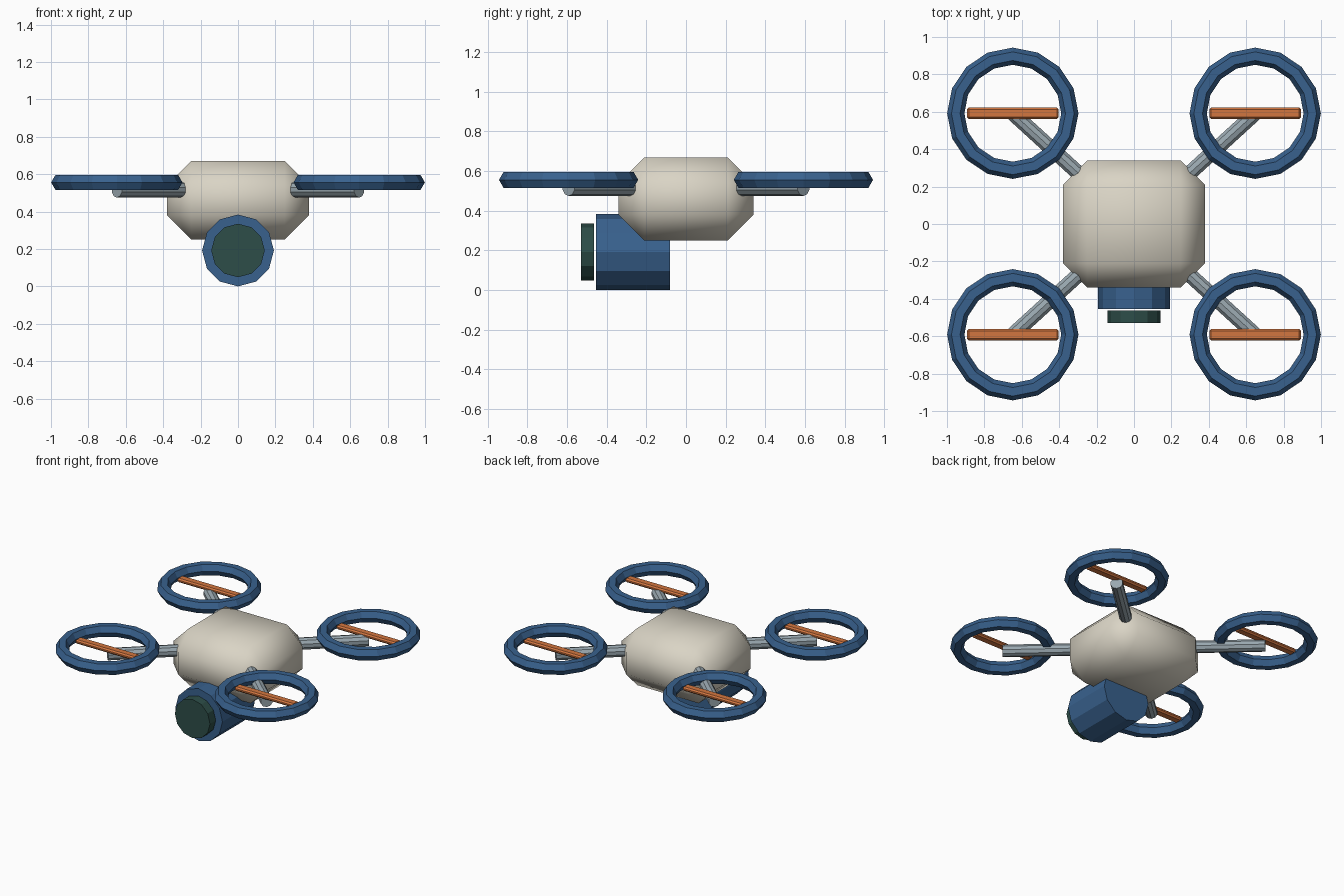
import bpy
import math
from mathutils import Vector

if "Cube" in bpy.data.objects:
    bpy.data.objects.remove(bpy.data.objects["Cube"], do_unlink=True)


def material(name, r, g, b):
    m = bpy.data.materials.new(name)
    m.use_nodes = True
    m.diffuse_color = (r, g, b, 1)
    m.node_tree.nodes["Principled BSDF"].inputs["Base Color"].default_value = (r, g, b, 1)
    return m


cream = material("warm_cream", 0.70, 0.66, 0.56)
blue = material("navy_blue", 0.04, 0.12, 0.27)
orange = material("orange", 0.65, 0.18, 0.05)
grey = material("steel_grey", 0.32, 0.39, 0.43)
green = material("dark_green", 0.026, 0.075, 0.065)


def finish(name, mat):
    ob = bpy.context.object
    ob.name = name
    ob.data.materials.append(mat)
    return ob


def box(name, mat, centre, size, bevel):
    bpy.ops.mesh.primitive_cube_add(size=1, location=centre)
    ob = finish(name, mat)
    ob.scale = size
    bpy.ops.object.transform_apply(location=False, rotation=False, scale=True)
    mod = ob.modifiers.new("chamfer", 'BEVEL')
    mod.width = bevel
    mod.segments = 1
    return ob


def rod(name, mat, start, end, radius, sides):
    a, b = Vector(start), Vector(end)
    bpy.ops.mesh.primitive_cylinder_add(vertices=sides, radius=radius, depth=(b - a).length,
                                        location=(a + b) / 2)
    ob = finish(name, mat)
    ob.rotation_euler = (b - a).to_track_quat('Z', 'Y').to_euler()
    return ob


# Chamfered body with soft shading
box("body", cream, (0, 0, 0.46), (0.76, 0.68, 0.42), 0.13)
bpy.ops.object.shade_smooth()

# Camera slung under the nose
rod("camera_barrel", blue, (0, -0.08, 0.192), (0, -0.455, 0.192), 0.192, 12)
rod("camera_lens", green, (0, -0.463, 0.192), (0, -0.53, 0.192), 0.143, 12)

# Four rotors: arm, guard ring and blade
RX, RY = 0.648, 0.592
for side, sx in (("left", 1), ("right", -1)):
    for end, sy in (("front", -1), ("back", 1)):
        tag = end + "_" + side
        x, y = sx * RX, sy * RY
        rod("arm_" + tag, grey, (x * 0.3, y * 0.3, 0.517), (x, y, 0.517), 0.042, 10)
        bpy.ops.mesh.primitive_torus_add(major_segments=16, minor_segments=6,
                                         major_radius=0.305, minor_radius=0.046,
                                         location=(x, y, 0.556))
        finish("guard_ring_" + tag, blue)
        box("blade_" + tag, orange, (x, y, 0.556), (0.49, 0.062, 0.03), 0.01)
